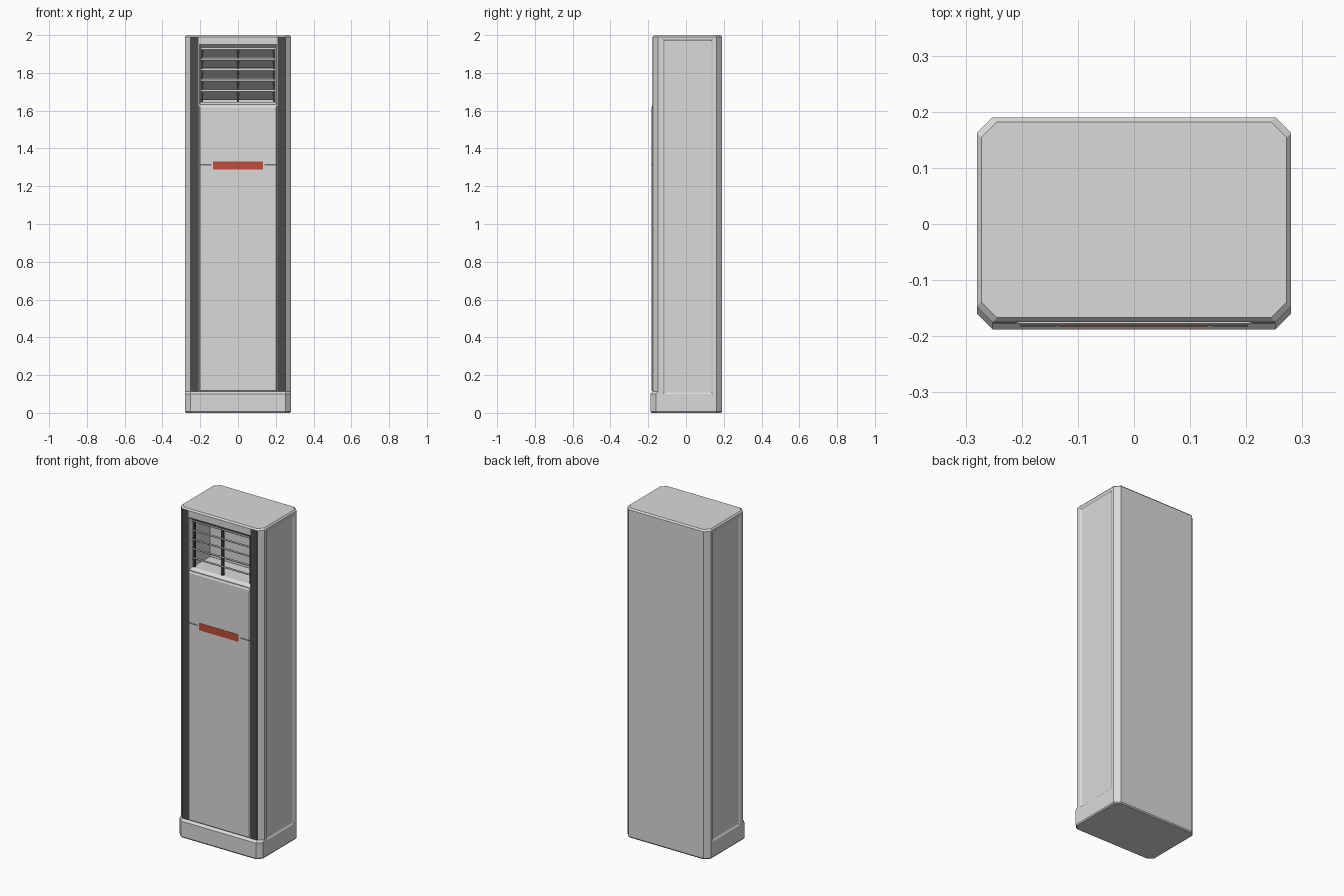
import bpy
import bmesh

if "Cube" in bpy.data.objects:
    bpy.data.objects.remove(bpy.data.objects["Cube"], do_unlink=True)


def material(name, rgb):
    m = bpy.data.materials.new(name)
    m.use_nodes = True
    m.diffuse_color = (*rgb, 1)
    m.node_tree.nodes["Principled BSDF"].inputs["Base Color"].default_value = (*rgb, 1)
    return m


GREY = material("light grey", (0.7, 0.7, 0.7))
DARK = material("charcoal", (0.07, 0.07, 0.07))
SEAM = material("seam grey", (0.17, 0.17, 0.17))
RED = material("red", (0.53, 0.075, 0.045))


def loft(name, rings, mat):
    """Skin a stack of equal-length point rings and cap both ends."""
    bm = bmesh.new()
    loops = [[bm.verts.new(p) for p in ring] for ring in rings]
    n = len(loops[0])
    for a, b in zip(loops, loops[1:]):
        for i in range(n):
            j = (i + 1) % n
            bm.faces.new((a[i], a[j], b[j], b[i]))
    bm.faces.new(loops[0])
    bm.faces.new(loops[-1])
    bmesh.ops.recalc_face_normals(bm, faces=bm.faces)
    me = bpy.data.meshes.new(name)
    bm.to_mesh(me)
    bm.free()
    me.materials.append(mat)
    ob = bpy.data.objects.new(name, me)
    bpy.context.collection.objects.link(ob)
    return ob


def octagon(z, front, inset=0, c=0.028):
    x, back, front = 0.28 - inset, 0.19 - inset, front + inset
    return [(-x + c, front, z), (x - c, front, z), (x, front + c, z), (x, back - c, z),
            (x - c, back, z), (-x + c, back, z), (-x, back - c, z), (-x, front + c, z)]


def front_rect(y, x0, x1, z0, z1):
    return [(x0, y, z0), (x1, y, z0), (x1, y, z1), (x0, y, z1)]


def side_rect(x, y0, y1, z0, z1):
    return [(x, y0, z0), (x, y1, z0), (x, y1, z1), (x, y0, z1)]


def plate(name, mat, y0, y1, x0, x1, z0, z1):
    return loft(name, [front_rect(y, x0, x1, z0, z1) for y in (y0, y1)], mat)


def cut(target, cutter):
    cutter.hide_render = True
    mod = target.modifiers.new("cut", "BOOLEAN")
    mod.operation = "DIFFERENCE"
    mod.solver = "EXACT"
    mod.object = cutter
    bpy.context.view_layer.objects.active = target
    bpy.ops.object.modifier_apply(modifier=mod.name)
    bpy.data.objects.remove(cutter, do_unlink=True)


# Cabinet with a stepped plinth at the front and chamfered top
FRONT, PLINTH = -0.175, -0.188
cabinet = loft("cabinet", [
    octagon(0, PLINTH, 0.005), octagon(0.007, PLINTH), octagon(0.1, PLINTH),
    octagon(0.113, FRONT), octagon(1.991, FRONT), octagon(2, FRONT, 0.008)], GREY)

# Air outlet with a bevelled rim
cut(cabinet, loft("outlet_cutter", [
    front_rect(-0.2, -0.205, 0.205, 1.632, 1.95),
    front_rect(FRONT, -0.205, 0.205, 1.632, 1.95),
    front_rect(-0.155, -0.196, 0.196, 1.645, 1.932),
    front_rect(0.01, -0.196, 0.196, 1.645, 1.932)], GREY))

# Sunken side panels with sloped borders
for s in (-1, 1):
    cut(cabinet, loft("side_cutter", [
        side_rect(s * 0.3, -0.122, 0.142, 0.1, 1.978),
        side_rect(s * 0.28, -0.122, 0.142, 0.1, 1.978),
        side_rect(s * 0.274, -0.113, 0.133, 0.109, 1.969)], GREY))

# Raised front panel
loft("front_panel", [
    front_rect(FRONT + 0.002, -0.207, 0.207, 0.114, 1.628),
    front_rect(FRONT - 0.002, -0.207, 0.207, 0.114, 1.628),
    front_rect(-0.182, -0.202, 0.202, 0.119, 1.618)], GREY)

# Dark vertical trim strips and the seam on either side of the display
for side, s in (("right", -1), ("left", 1)):
    xs = sorted((s * 0.209, s * 0.252))
    plate(side + "_trim_strip", DARK, FRONT + 0.002, FRONT - 0.002, *xs, 0.113, 1.991)
    xs = sorted((s * 0.14, s * 0.203))
    plate(side + "_seam", SEAM, -0.181, -0.1825, *xs, 1.31, 1.318)

# Red display plate
plate("display", RED, -0.181, -0.1835, -0.132, 0.132, 1.288, 1.332)

# Louvre slats sloping down towards the back
for i in range(5):
    z = 1.935 - 0.056 * i
    profile = [(-0.163, z), (-0.163, z - 0.01), (-0.088, z - 0.054), (-0.088, z - 0.044)]
    loft(f"slat_{i + 1}", [[(x, y, h) for y, h in profile] for x in (-0.196, 0.196)], GREY)

# Upright rods tying the slats together
for name, x in (("right", -0.19), ("centre", 0), ("left", 0.19)):
    plate(name + "_slat_rod", DARK, -0.153, -0.138, x - 0.006, x + 0.006, 1.645, 1.932)
